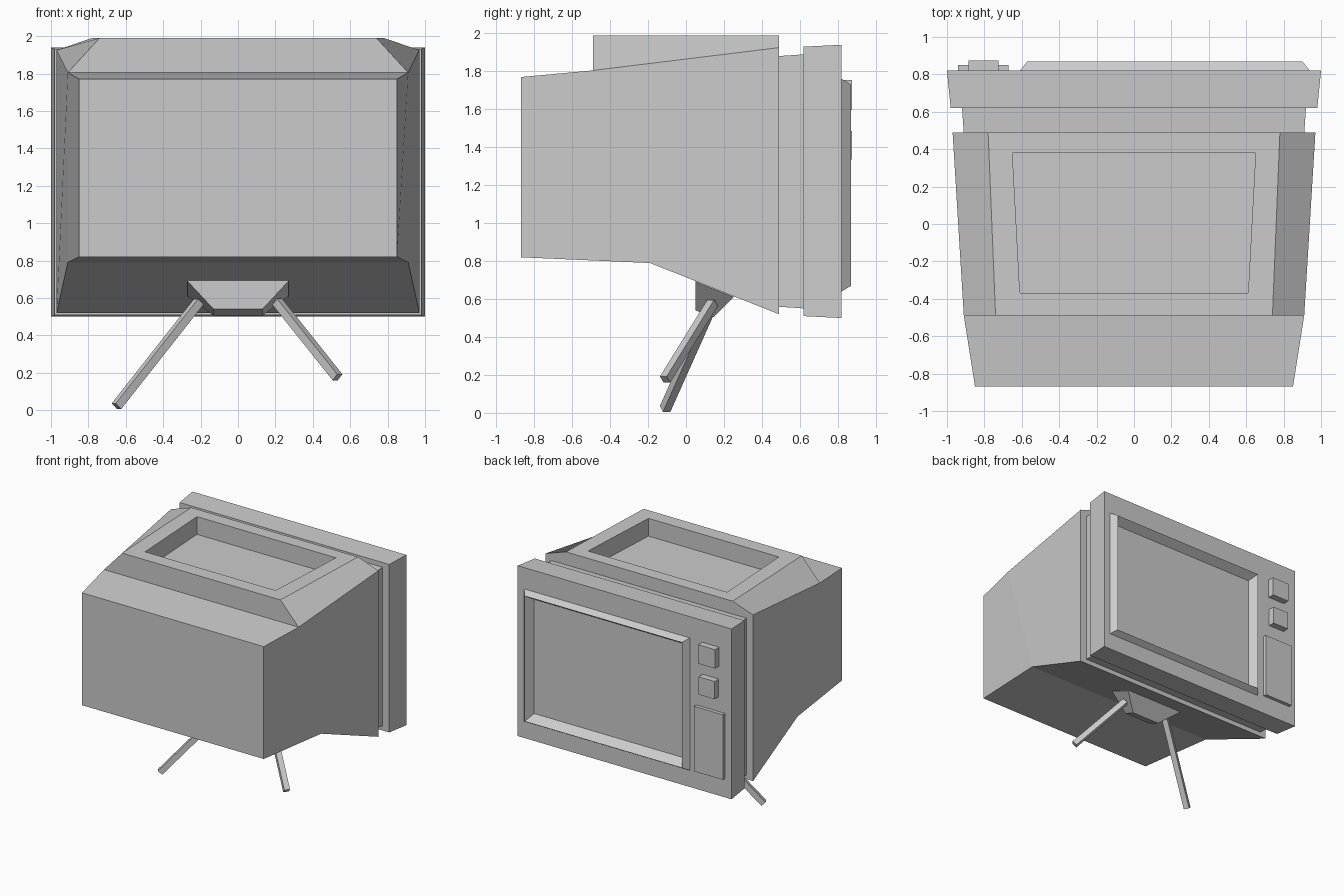
import bpy, bmesh
from mathutils import Vector

if "Cube" in bpy.data.objects:
    bpy.data.objects.remove(bpy.data.objects["Cube"])


def ring(x0, x1, yt, zt, yb=None, zb=0.0):
    """Rectangular section: top edge at (yt, zt), bottom edge at (yb, zb)."""
    yb = yt if yb is None else yb
    return [(x0, yb, zb), (x1, yb, zb), (x1, yt, zt), (x0, yt, zt)]


def flat_ring(xa, ya, za, xb, yb, zb):
    """Symmetric section seen from above: back edge a, front edge b."""
    return [(-xa, ya, za), (xa, ya, za), (xb, yb, zb), (-xb, yb, zb)]


def loft(bm, rings, cap_start=True, cap_end=True, skip=()):
    rows = [[bm.verts.new(p) for p in r] for r in rings]
    for i, (a, b) in enumerate(zip(rows, rows[1:])):
        for k in range(4):
            if (i, k) not in skip:
                j = (k + 1) % 4
                bm.faces.new((a[k], a[j], b[j], b[k]))
    if cap_start:
        bm.faces.new(rows[0][::-1])
    if cap_end:
        bm.faces.new(rows[-1])


def finish(name, bm):
    bmesh.ops.remove_doubles(bm, verts=bm.verts, dist=1e-4)
    bmesh.ops.recalc_face_normals(bm, faces=bm.faces)
    mesh = bpy.data.meshes.new(name)
    bm.to_mesh(mesh)
    bm.free()
    obj = bpy.data.objects.new(name, mesh)
    bpy.context.collection.objects.link(obj)
    return obj


def part(name, rings):
    bm = bmesh.new()
    loft(bm, rings)
    return finish(name, bm)


# Cabinet body with the raised, recessed tray on top
bm = bmesh.new()
loft(bm, [
    ring(-.85, .85, -.87, 1.77, zb=.82),
    ring(-.91, .91, -.49, 1.805, -.19, .79),
    ring(-.97, .97, .49, 1.925, zb=.52),
], skip={(1, 2)})
loft(bm, [
    flat_ring(.91, -.49, 1.805, .97, .49, 1.925),
    flat_ring(.74, -.49, 1.99, .78, .49, 1.99),
    flat_ring(.61, -.37, 1.99, .65, .38, 1.99),
    flat_ring(.61, -.37, 1.84, .65, .38, 1.84),
], cap_start=False)
finish("cabinet_body", bm)

# Narrow neck between body and front frame
part("neck", [
    ring(-.91, .91, .48, 1.88, zb=.56),
    ring(-.92, .92, .63, 1.89, zb=.55),
])

# Front frame, raised screen lip and sunken screen
part("front_frame_and_screen", [
    ring(-.98, .98, .62, 1.93, zb=.51),
    ring(-1, 1, .82, 1.94, zb=.50),
    ring(-.61, .94, .82, 1.76, zb=.64),
    ring(-.57, .90, .87, 1.73, zb=.67),
    ring(-.53, .86, .80, 1.685, zb=.72),
])

# Control panel and two knobs
part("control_panel", [
    ring(-.94, -.67, .81, 1.21, zb=.66),
    ring(-.94, -.67, .85, 1.21, zb=.66),
])
for name, top, half in (("upper_knob", 1.755, .08), ("lower_knob", 1.485, .075)):
    part(name, [
        ring(-.805 - half, -.805 + half, .81, top, zb=top - 2 * half),
        ring(-.805 - half, -.805 + half, .875, top, zb=top - 2 * half),
    ])

# Tapered socket under the sloping belly
part("leg_socket", [
    flat_ring(.27, .053, .70, .27, .253, .62),
    flat_ring(.27, .05, .69, .27, .25, .61),
    flat_ring(.13, .05, .54, .13, .145, .505),
])

# Two square rods splaying from the socket
for name, start, end in (
        ("left_leg", (-.21, .14, .58), (-.65, -.11, .021)),
        ("right_leg", (.21, .14, .58), (.532, -.11, .176))):
    a, b = Vector(start), Vector(end)
    bpy.ops.mesh.primitive_cube_add(size=1, location=(a + b) / 2)
    leg = bpy.context.object
    leg.name = name
    leg.scale = (.045, .045, (b - a).length)
    leg.rotation_euler = (b - a).to_track_quat('Z', 'Y').to_euler()
